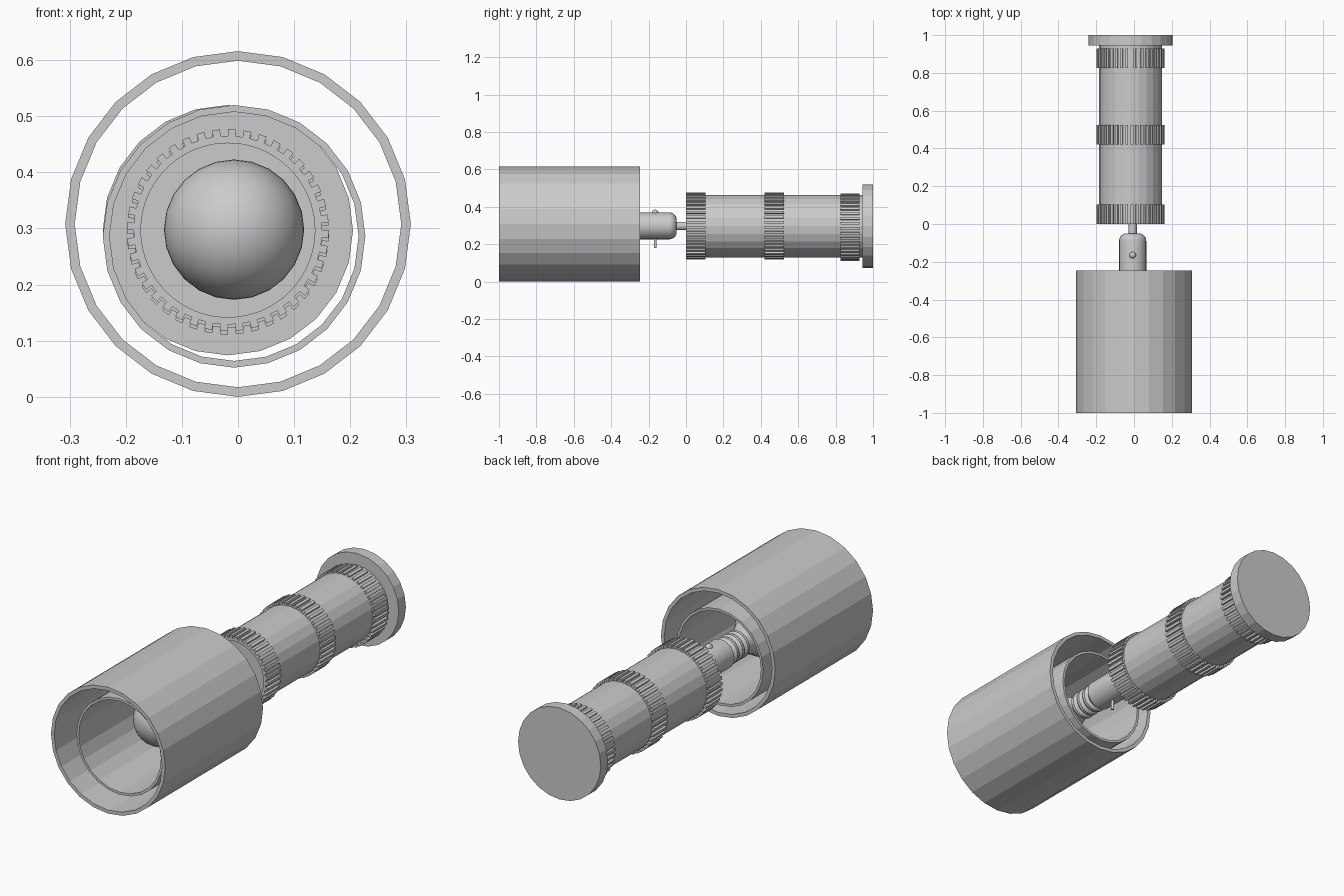
import bpy, bmesh, math

if "Cube" in bpy.data.objects:
    bpy.data.objects.remove(bpy.data.objects["Cube"])


def lathe(name, cx, cz, profile, sides=24, loop=False, smooth=False):
    """Revolve (radius, y) points about a line parallel to y."""
    bm = bmesh.new()
    rings = []
    for r, y in profile:
        if r == 0:
            rings.append([bm.verts.new((cx, y, cz))] * sides)
        else:
            rings.append([bm.verts.new((cx + r * math.sin(2 * math.pi * i / sides), y,
                                        cz + r * math.cos(2 * math.pi * i / sides)))
                          for i in range(sides)])
    pairs = list(zip(rings, rings[1:]))
    if loop:
        pairs.append((rings[-1], rings[0]))
    for a, b in pairs:
        for i in range(sides):
            j = (i + 1) % sides
            bm.faces.new(list(dict.fromkeys((a[i], a[j], b[j], b[i]))))
    return finish(name, bm, smooth)


def finish(name, bm, smooth=False):
    bmesh.ops.recalc_face_normals(bm, faces=bm.faces)
    me = bpy.data.meshes.new(name)
    bm.to_mesh(me)
    bm.free()
    ob = bpy.data.objects.new(name, me)
    bpy.context.collection.objects.link(ob)
    if smooth:
        bpy.context.view_layer.objects.active = ob
        ob.select_set(True)
        bpy.ops.object.shade_smooth_by_angle(angle=math.radians(30))
        ob.select_set(False)
    return ob


def tube(name, cx, cz, ro, ri, y0, y1):
    lathe(name, cx, cz, [(ro, y0), (ro, y1), (ri, y1), (ri, y0)], loop=True)


def toothed_ring(name, cx, cz, ri, r_low, r_high, y0, y1, teeth=40):
    """Square-toothed grip band with a plain bore."""
    bm = bmesh.new()
    n = teeth * 4
    cols = []
    for i in range(n):
        # corners double up at each step so the tooth flanks are radial
        k, c = divmod(i, 4)
        a = 2 * math.pi * (k + (0, 0.5, 0.5, 1)[c]) / teeth
        r = (r_high, r_high, r_low, r_low)[c]
        s, t = math.sin(a), math.cos(a)
        cols.append([bm.verts.new((cx + q * s, y, cz + q * t))
                     for q, y in ((r, y0), (r, y1), (ri, y1), (ri, y0))])
    for i in range(n):
        p, q = cols[i], cols[(i + 1) % n]
        for m in range(4):
            bm.faces.new((p[m], p[(m + 1) % 4], q[(m + 1) % 4], q[m]))
    bmesh.ops.remove_doubles(bm, verts=bm.verts, dist=1e-5)
    finish(name, bm)


# Head: outer shell and inner sleeve, open at both ends
tube("outer_head_shell", 0, 0.308, 0.308, 0.291, -1.0, -0.247)
tube("inner_head_sleeve", -0.007, 0.286, 0.234, 0.222, -0.90, -0.25)

# Bulb: globe with flared neck
globe = [(0, -0.705)]
for k in range(1, 17):
    a = math.radians(k * 7.5)
    globe.append((0.125 * math.sin(a), -0.58 - 0.125 * math.cos(a)))
globe += [(0.09, -0.49), (0.073, -0.455), (0.06, -0.42), (0.055, -0.39), (0, -0.39)]
BX, BZ = -0.007, 0.298
lathe("bulb", BX, BZ, globe, smooth=True)

# Ribbed screw base
ribs = [(0, -0.40)]
for k in range(4):
    y = -0.40 + k * 0.04
    ribs += [(0.054, y), (0.066, y + 0.013), (0.066, y + 0.027)]
ribs += [(0.054, -0.24), (0, -0.24)]
lathe("screw_base", BX, BZ, ribs)

# Socket with domed end, and the stem joining it to the battery barrel
dome = [(0.034 + 0.038 * math.cos(math.radians(a)), -0.09 + 0.04 * math.sin(math.radians(a)))
        for a in range(0, 91, 15)]
lathe("socket", BX, BZ, [(0, -0.26), (0.072, -0.26)] + dome + [(0, -0.05)], smooth=True)
lathe("stem", BX, BZ, [(0, -0.06), (0.022, -0.06), (0.022, 0.01), (0, 0.01)], 16)

# Switch pin through the socket, rounded on top
bpy.ops.mesh.primitive_cylinder_add(vertices=12, radius=0.007, depth=0.12,
                                    location=(BX, -0.165, 0.24))
bpy.context.object.name = "switch_pin"
bpy.ops.mesh.primitive_uv_sphere_add(segments=12, ring_count=8, radius=0.018,
                                     location=(BX, -0.165, 0.367))
bpy.context.object.name = "switch_knob"

# Battery barrel, end cap and three toothed grip bands
CX, CZ = -0.018, 0.297
lathe("barrel", CX, CZ, [(0, 0.005), (0.167, 0.005), (0.167, 0.96), (0, 0.96)])
lathe("end_cap", CX, CZ, [(0, 0.945), (0.223, 0.945), (0.223, 1.0), (0, 1.0)])
for label, y0, y1, z in (("front", 0.0, 0.103, CZ), ("middle", 0.42, 0.525, CZ),
                         ("rear", 0.825, 0.928, CZ - 0.006)):
    toothed_ring(label + "_grip_band", CX, z, 0.155, 0.168, 0.18, y0, y1)
